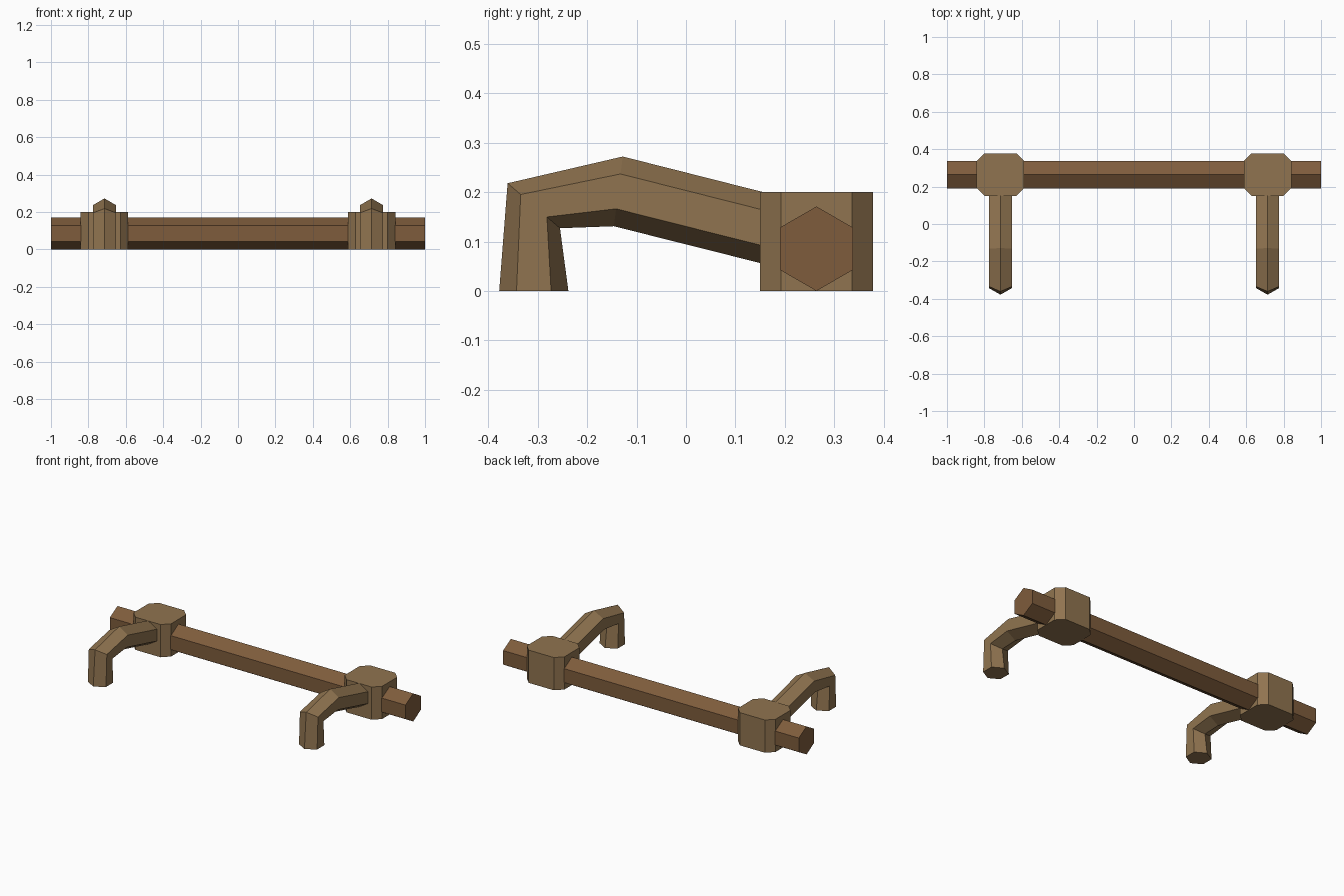
import bpy, math

if "Cube" in bpy.data.objects:
    bpy.data.objects.remove(bpy.data.objects["Cube"])

def material(name, color):
    m = bpy.data.materials.new(name)
    m.diffuse_color = (*color, 1)
    m.use_nodes = True
    m.node_tree.nodes["Principled BSDF"].inputs["Base Color"].default_value = m.diffuse_color
    return m

BAR = material("dark_wood", (0.21, 0.107, 0.045))
LIGHT = material("light_wood", (0.28, 0.175, 0.08))

def loft(name, rings, mat):
    """Skin equal-length closed rings and cap both ends."""
    n = len(rings[0])
    verts = [p for r in rings for p in r]
    faces = [tuple(range(n)), tuple(range(len(verts) - n, len(verts)))]
    for k in range(len(rings) - 1):
        for i in range(n):
            j = (i + 1) % n
            faces.append((k*n + i, k*n + j, (k+1)*n + j, (k+1)*n + i))
    me = bpy.data.meshes.new(name)
    me.from_pydata(verts, [], faces)
    import bmesh
    bm = bmesh.new()
    bm.from_mesh(me)
    bmesh.ops.recalc_face_normals(bm, faces=bm.faces)
    bm.to_mesh(me)
    bm.free()
    me.materials.append(mat)
    ob = bpy.data.objects.new(name, me)
    bpy.context.collection.objects.link(ob)
    return ob

HEX = [math.radians(60 * i) for i in range(6)]
BAR_Y = 0.264

# hexagonal rail
loft("rail", [[(x, BAR_Y + 0.0855 * math.sin(a), 0.0855 + 0.0855 * math.cos(a)) for a in HEX]
              for x in (-1, 1)], BAR)

# arm path: (outer, inner) points in the y-z plane for each ring
ARM = [((-0.378, 0), (-0.238, 0)),
       ((-0.361, 0.218), (-0.255, 0.127)),
       ((-0.128, 0.272), (-0.146, 0.131)),
       ((0.20, 0.189), (0.18, 0.049))]

def arm_ring(cx, outer, inner):
    cy, cz = (outer[0] + inner[0]) / 2, (outer[1] + inner[1]) / 2
    hy, hz = (outer[0] - inner[0]) / 2, (outer[1] - inner[1]) / 2
    return [(cx + 0.0705 * math.sin(a), cy + hy * math.cos(a), cz + hz * math.cos(a)) for a in HEX]

for side, cx in (("left", -0.714), ("right", 0.714)):
    # chamfered block around the rail
    w, d, c = 0.127, 0.114, 0.042
    octagon = [(w, d - c), (w - c, d), (c - w, d), (-w, d - c),
               (-w, c - d), (c - w, -d), (w - c, -d), (w, c - d)]
    loft(side + "_block", [[(cx + x, BAR_Y + y, z) for x, y in octagon] for z in (0, 0.2)], LIGHT)
    # bent hook arm
    loft(side + "_arm", [arm_ring(cx, o, i) for o, i in ARM], LIGHT)
